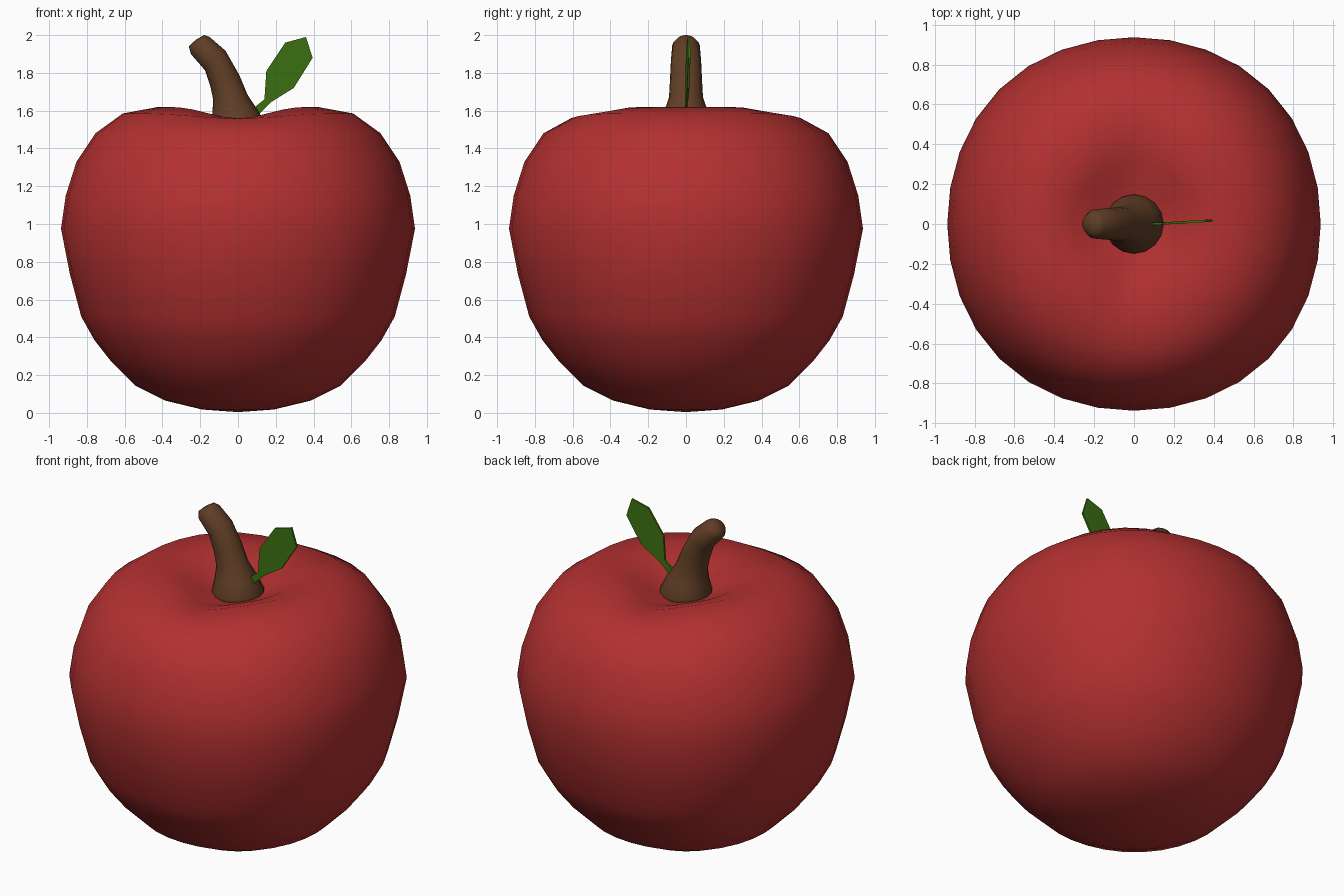
import bpy
from math import sin, cos, pi, radians

if "Cube" in bpy.data.objects:
    bpy.data.objects.remove(bpy.data.objects["Cube"])


def material(name, rgb):
    m = bpy.data.materials.new(name)
    m.diffuse_color = (*rgb, 1)
    m.use_nodes = True
    m.node_tree.nodes["Principled BSDF"].inputs["Base Color"].default_value = m.diffuse_color
    return m


def make(name, verts, faces, mat, smooth=True):
    me = bpy.data.meshes.new(name)
    me.from_pydata(verts, [], faces)
    me.materials.append(mat)
    me.polygons.foreach_set("use_smooth", [smooth] * len(me.polygons))
    ob = bpy.data.objects.new(name, me)
    bpy.context.collection.objects.link(ob)
    return ob


def skin(rings, bottom, top):
    """Bridge a stack of rings and close both ends with a fan."""
    n = len(rings[0])
    verts = [v for ring in rings for v in ring] + [bottom, top]
    lo, hi = len(verts) - 2, len(verts) - 1
    last = (len(rings) - 1) * n
    faces = []
    for i in range(n):
        j = (i + 1) % n
        faces.append((lo, j, i))
        faces.append((hi, last + i, last + j))
        for k in range(len(rings) - 1):
            faces.append((k*n + i, k*n + j, (k+1)*n + j, (k+1)*n + i))
    return verts, faces


red = material("apple red", (0.45, 0.03, 0.03))
brown = material("stem brown", (0.117, 0.048, 0.019))
green = material("leaf green", (0.045, 0.165, 0.006))

# Fruit: turned profile, slightly squared, rim sagging at front and back
profile = [(.19, .018), (.385, .065), (.545, .145), (.67, .27), (.76, .385),
           (.83, .51), (.89, .735), (.937, .975), (.912, 1.15), (.855, 1.33),
           (.755, 1.48), (.61, 1.585), (.42, 1.62), (.3, 1.58), (.2, 1.53),
           (.1, 1.49)]
N = 32
rings = []
for r, z in profile:
    ring = []
    for i in range(N):
        a = 2 * pi * i / N
        k = r * (1 + .01 * (1 - cos(4 * a)))
        sag = 0
        if z > 1.5:
            sag = max(0, 1 - abs(r - .4) / .35) * .065 * abs(sin(a)) ** 8
        ring.append((k * cos(a), k * sin(a), z - sag))
    rings.append(ring)
make("apple_body", *skin(rings, (0, 0, .004), (0, 0, 1.47)), red)

# Stem: bent tapering tube; x, z, half width, half depth, tilt
path = [(0, 1.46, .15, .15, 0), (0, 1.52, .148, .148, 0),
        (-.015, 1.59, .122, .118, 5), (-.04, 1.67, .092, .09, 8),
        (-.07, 1.76, .082, .085, 20), (-.12, 1.865, .075, .08, 44),
        (-.2, 1.945, .067, .073, 42), (-.22, 1.97, .05, .05, 37)]
rings = []
for x, z, w, d, t in path:
    t = radians(t)
    rings.append([(x + w * cos(2*pi*i/16) * cos(t), d * sin(2*pi*i/16),
                   z + w * cos(2*pi*i/16) * sin(t)) for i in range(16)])
make("stem", *skin(rings, (0, 0, 1.46), (-.224, 0, 1.975)), brown)

# Leaf: thin outline with a short stalk, bending slightly backwards
outline = [(.04, 1.58), (.08, 1.55), (.175, 1.645), (.295, 1.72), (.395, 1.88),
           (.36, 1.99), (.25, 1.96), (.15, 1.81), (.14, 1.66)]
n = len(outline)
verts = [(x, .06 * max(0, x - .1) + s * .006, z)
         for s in (-1, 1) for x, z in outline]
faces = [tuple(range(n)), tuple(reversed(range(n, 2 * n)))]
faces += [((i + 1) % n, i, n + i, n + (i + 1) % n) for i in range(n)]
make("leaf", verts, faces, green, smooth=False)
